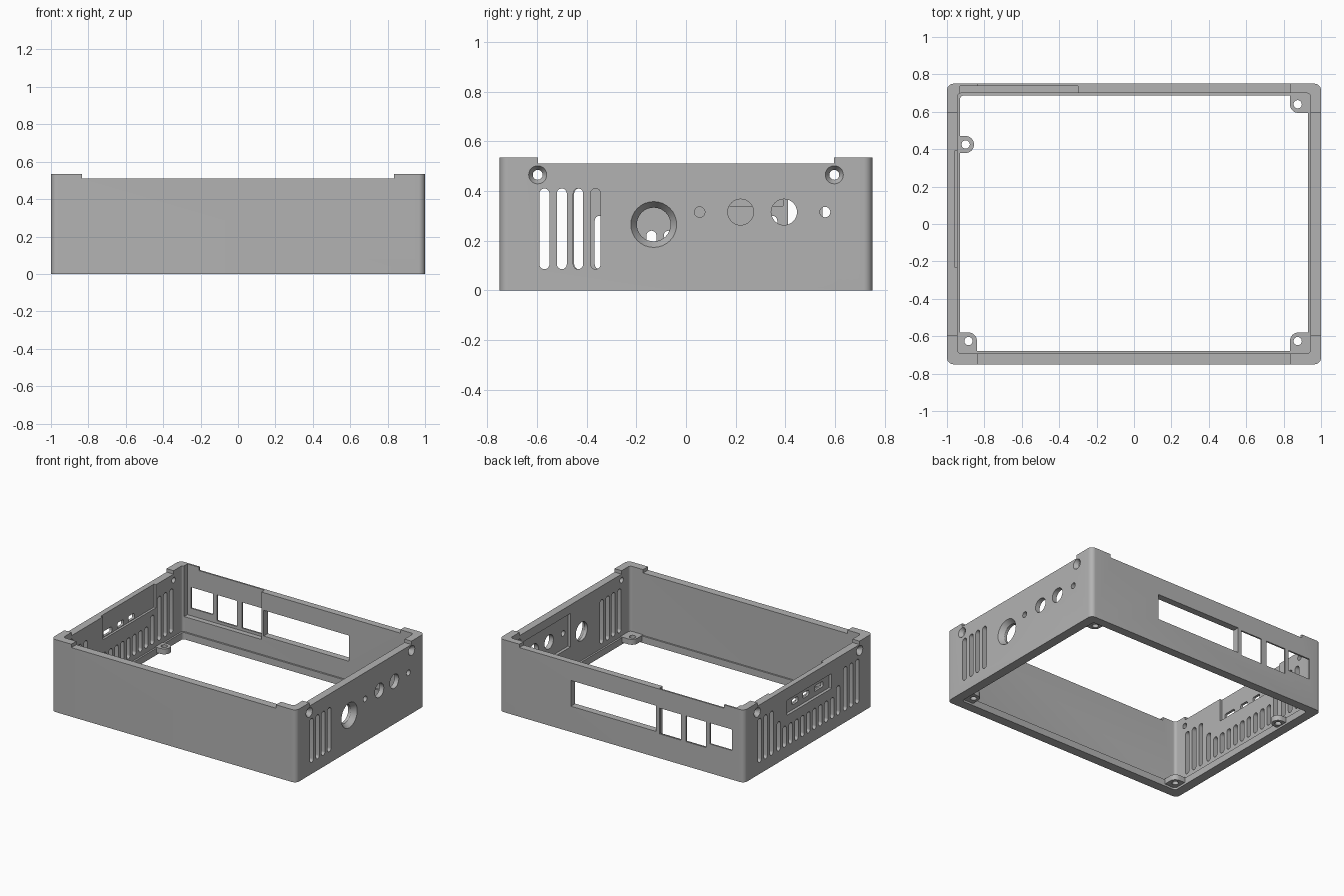
import bpy
import bmesh
from math import sin, cos, pi

cube = bpy.data.objects.get("Cube")
if cube:
    bpy.data.objects.remove(cube, do_unlink=True)

grey = bpy.data.materials.new("plain grey")
grey.use_nodes = True
grey.diffuse_color = (0.45, 0.45, 0.45, 1)
grey.node_tree.nodes["Principled BSDF"].inputs["Base Color"].default_value = grey.diffuse_color


def rounded(u0, u1, v0, v1, r=0, steps=8):
    """Outline of a rectangle with rounded corners."""
    if r == 0:
        return [(u0, v0), (u1, v0), (u1, v1), (u0, v1)]
    pts = []
    centres = [(u1 - r, v1 - r), (u0 + r, v1 - r), (u0 + r, v0 + r), (u1 - r, v0 + r)]
    for quarter, (cu, cv) in enumerate(centres):
        for i in range(steps + 1):
            a = (quarter + i / steps) * pi / 2
            p = (cu + r * cos(a), cv + r * sin(a))
            if not pts or abs(p[0] - pts[-1][0]) + abs(p[1] - pts[-1][1]) > 1e-5:
                pts.append(p)
    first, last = pts[0], pts[-1]
    if abs(first[0] - last[0]) + abs(first[1] - last[1]) < 1e-5:
        pts.pop()
    return pts


def circle(u, v, r, n=32):
    return [(u + r * cos(2 * pi * i / n), v + r * sin(2 * pi * i / n)) for i in range(n)]


def solid(axis, outline, lo, hi, end_outline=None):
    """Describes a prism or a taper along an axis."""
    return axis, outline, lo, hi, end_outline or outline


def make(name, solids):
    bm = bmesh.new()
    place = {"x": lambda u, v, w: (w, u, v),
             "y": lambda u, v, w: (u, w, v),
             "z": lambda u, v, w: (u, v, w)}
    for axis, outline, lo, hi, end in solids:
        a = [bm.verts.new(place[axis](u, v, lo)) for u, v in outline]
        b = [bm.verts.new(place[axis](u, v, hi)) for u, v in end]
        bm.faces.new(a[::-1])
        bm.faces.new(b)
        for i in range(len(a)):
            j = (i + 1) % len(a)
            bm.faces.new((a[i], a[j], b[j], b[i]))
    bmesh.ops.recalc_face_normals(bm, faces=bm.faces)
    mesh = bpy.data.meshes.new(name)
    bm.to_mesh(mesh)
    bm.free()
    mesh.materials.append(grey)
    obj = bpy.data.objects.new(name, mesh)
    bpy.context.collection.objects.link(obj)
    return obj


def carve(obj, solids):
    """Cuts a set of separate solids out of an object."""
    cutter = make("cutter", solids)
    cutter.hide_render = True
    mod = obj.modifiers.new("cut", "BOOLEAN")
    mod.operation = "DIFFERENCE"
    mod.solver = "EXACT"
    mod.object = cutter
    graph = bpy.context.evaluated_depsgraph_get()
    mesh = bpy.data.meshes.new_from_object(obj.evaluated_get(graph))
    obj.modifiers.clear()
    obj.data = mesh
    bpy.data.objects.remove(cutter, do_unlink=True)


# Outer shell, open top and bottom, with a narrow ledge inside the base
shell = make("case_shell", [solid("z", rounded(-1, 1, -0.75, 0.75, 0.035), 0, 0.535)])
carve(shell, [solid("z", rounded(-0.93, 0.93, -0.68, 0.687, 0.02), -0.1, 0.2)])
carve(shell, [solid("z", rounded(-0.943, 0.943, -0.692, 0.70, 0.02), 0.05, 0.7)])

# Lowered rim between the raised corners
carve(shell, [solid("z", rounded(-0.835, 0.835, -1, 1), 0.51, 0.7)])
carve(shell, [solid("z", rounded(-2, 2, -0.595, 0.595), 0.51, 0.7)])

# Thinned areas of the walls
carve(shell, [
    solid("z", rounded(-0.93, -0.30, 0.6, 0.738), 0.16, 0.7),
    solid("z", rounded(-0.96, -0.8, -0.23, 0.39), 0.34, 0.7),
    solid("x", rounded(0, 0.62, 0.20, 0.447), 0.8, 0.965),
    solid("x", rounded(-0.27, 0.25, 0.31, 0.42), -1.1, -0.978),
])


def slot(y, top, lo, hi):
    return solid("x", rounded(y - 0.02, y + 0.02, 0.085, top, 0.02), lo, hi)


RIGHT, LEFT = (0.8, 1.1), (-1.1, -0.8)
openings = []

# Vent slots: four on the right, a full row on the left
for y in (-0.57, -0.50, -0.434, -0.364):
    openings.append(slot(y, 0.41, *RIGHT))
for y in (0.43, 0.50, 0.57):
    openings += [slot(s * y, 0.41, *LEFT) for s in (-1, 1)]
for i in range(-5, 6):
    openings.append(slot(i * 0.0695, 0.30 if abs(i) == 5 else 0.24, *LEFT))

# Round holes for controls and sockets on the right
for y, z, r in ((-0.13, 0.265, 0.068), (0.055, 0.315, 0.021), (0.22, 0.315, 0.052),
                (0.395, 0.315, 0.052), (0.56, 0.315, 0.021)):
    openings.append(solid("x", circle(y, z, r), *RIGHT))

# Screw holes at the raised corners
for y in (-0.597, 0.597):
    for side in (LEFT, RIGHT):
        openings.append(solid("x", circle(y, 0.465, 0.02), *side))

# Small connector openings on the left
for y, half in ((-0.15, 0.05), (0.0, 0.035), (0.127, 0.035)):
    openings.append(solid("x", rounded(y - half, y + half, 0.345, 0.385, 0.012), *LEFT))

# Socket windows on the back
for x0, x1, z0, z1 in ((-0.28, 0.415, 0.19, 0.38), (-0.485, -0.31, 0.18, 0.37),
                       (-0.69, -0.525, 0.18, 0.37), (-0.90, -0.72, 0.215, 0.37)):
    openings.append(solid("y", rounded(x0, x1, z0, z1), 0.6, 0.9))
carve(shell, openings)

# Countersinks around the screw holes and the large hole
sinks = [solid("x", circle(-0.13, 0.265, 0.068), 0.965, 1.001, circle(-0.13, 0.265, 0.093))]
for y in (-0.597, 0.597):
    wide, narrow = circle(y, 0.465, 0.037), circle(y, 0.465, 0.02)
    sinks.append(solid("x", narrow, 0.975, 1.001, wide))
    sinks.append(solid("x", wide, -1.001, -0.975, narrow))
carve(shell, sinks)

# Mounting tabs inside the base
tabs = [("front_right_tab", (-0.98, -0.84, -0.73, -0.58), (-0.885, -0.626)),
        ("front_left_tab", (0.834, 0.98, -0.73, -0.58), (0.875, -0.626)),
        ("back_left_tab", (0.834, 0.98, 0.594, 0.73), (0.875, 0.64)),
        ("side_tab", (-0.98, -0.855, 0.38, 0.47), (-0.90, 0.425))]
parts = [shell]
for name, box, hole in tabs:
    tab = make(name, [solid("z", rounded(*box, 0.045), 0.015, 0.055)])
    carve(tab, [solid("z", circle(*hole, 0.022), -0.1, 0.2)])
    # Trim the part buried in the wall so nothing shows through openings
    carve(tab, [solid("z", rounded(s * 0.965 - 0.02, s * 0.965 + 0.02, -1, 1), -0.1, 0.2)
                for s in (-1, 1)])
    parts.append(tab)

# Smooth the rounded corners and holes, keep the edges sharp
bpy.ops.object.select_all(action="DESELECT")
for obj in parts:
    obj.select_set(True)
    bpy.context.view_layer.objects.active = obj
bpy.ops.object.shade_smooth_by_angle(angle=pi / 6)
